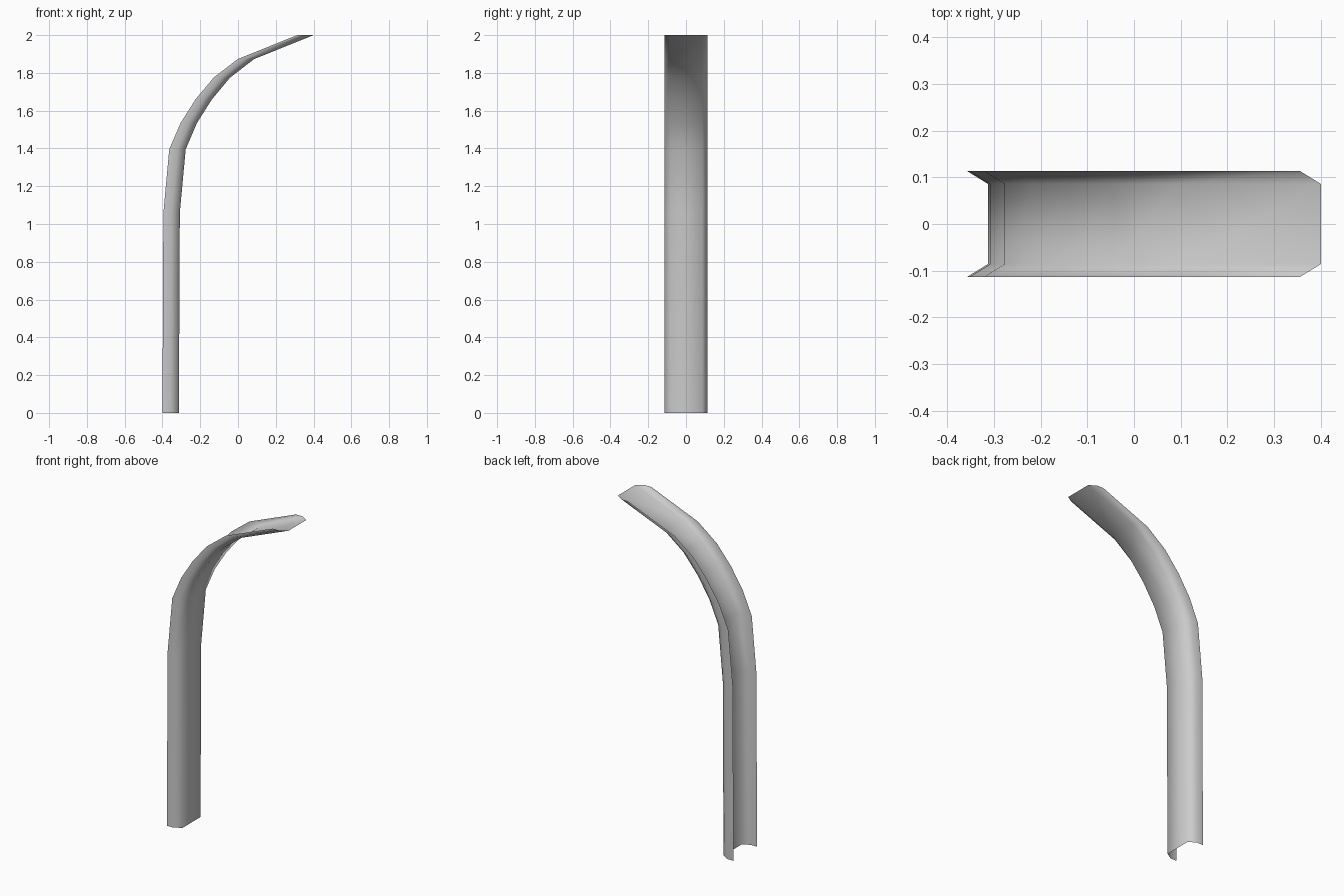
import bpy, bmesh

if "Cube" in bpy.data.objects:
    bpy.data.objects.remove(bpy.data.objects["Cube"])

# Side path of the channel's web (x, z), from the foot to the tip
path = [(-0.313, 0), (-0.308, 1.06), (-0.277, 1.395), (-0.217, 1.535),
        (-0.138, 1.66), (-0.042, 1.775), (0.085, 1.873), (0.4, 2.0)]

# Open channel section (x offset, y): flange, chamfer, web, chamfer, flange
half = [(-0.087, 0.113), (-0.044, 0.113), (0, 0.086)]
section = [(x, -y) for x, y in half] + half[::-1]

# Slide the section along the path, keeping it horizontal
bm = bmesh.new()
rings = [[bm.verts.new((px + sx, sy, pz)) for sx, sy in section] for px, pz in path]
for low, high in zip(rings, rings[1:]):
    for i in range(len(section) - 1):
        face = bm.faces.new((low[i], low[i + 1], high[i + 1], high[i]))
        face.smooth = True

mesh = bpy.data.meshes.new("curved_channel")
bm.to_mesh(mesh)
bm.free()
channel = bpy.data.objects.new("curved_channel", mesh)
bpy.context.collection.objects.link(channel)
